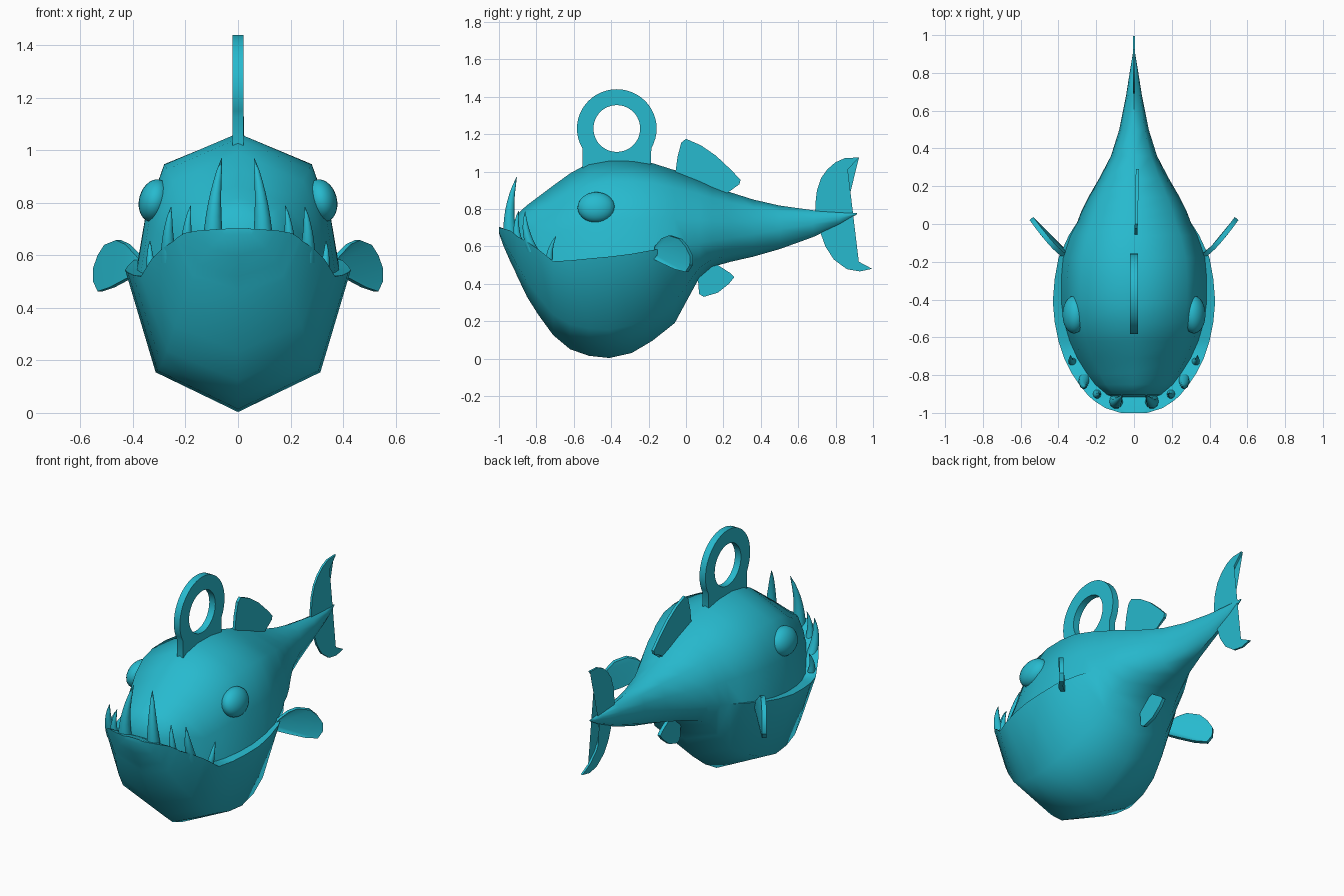
import bpy, bmesh, math
from mathutils import Vector, Matrix

if "Cube" in bpy.data.objects:
    bpy.data.objects.remove(bpy.data.objects["Cube"])

teal = bpy.data.materials.new("teal")
teal.diffuse_color = (0.02, 0.49, 0.62, 1)
teal.use_nodes = True
teal.node_tree.nodes["Principled BSDF"].inputs["Base Color"].default_value = teal.diffuse_color


def finish(name, bm, angle=40):
    bmesh.ops.remove_doubles(bm, verts=bm.verts, dist=0.0008)
    bmesh.ops.recalc_face_normals(bm, faces=bm.faces)
    me = bpy.data.meshes.new(name)
    bm.to_mesh(me)
    bm.free()
    me.materials.append(teal)
    ob = bpy.data.objects.new(name, me)
    bpy.context.collection.objects.link(ob)
    bpy.ops.object.select_all(action='DESELECT')
    ob.select_set(True)
    bpy.context.view_layer.objects.active = ob
    bpy.ops.object.shade_smooth_by_angle(angle=math.radians(angle))
    return ob


def loft(bm, rings):
    """Skin closed rings of equal length and cap both ends."""
    vs = [[bm.verts.new(p) for p in r] for r in rings]
    n = len(vs[0])
    for a, b in zip(vs, vs[1:]):
        for i in range(n):
            j = (i + 1) % n
            bm.faces.new((a[i], a[j], b[j], b[i]))
    bm.faces.new(vs[0])
    bm.faces.new(vs[-1][::-1])


def plate(name, front, offset):
    """Thin fin: outline points shifted both ways by an offset vector."""
    bm = bmesh.new()
    o = Vector(offset)
    loft(bm, [[Vector(p) - o for p in front], [Vector(p) + o for p in front]])
    caps = [f for f in bm.faces if len(f.verts) > 4]
    bmesh.ops.triangulate(bm, faces=caps)
    return finish(name, bm, 35)


# Body: y, top z, head half width, lip z, jaw half width, bottom z
stations = [
    (-1.00, .705, .05, .70, .07, .67),
    (-0.975, .695, .09, .695, .15, .60),
    (-0.94, .685, .10, .685, .205, .52),
    (-0.915, .675, .11, .665, .235, .47),
    (-0.905, .77, .14, .655, .245, .445),
    (-0.85, .82, .205, .625, .29, .33),
    (-0.79, .865, .25, .585, .33, .235),
    (-0.71, .925, .30, .52, .37, .125),
    (-0.62, .99, .34, .525, .40, .05),
    (-0.52, 1.045, .37, .535, .42, .015),
    (-0.41, 1.065, .385, .545, .43, .003),
    (-0.29, 1.063, .385, .56, .42, .03),
    (-0.18, 1.045, .375, .58, .40, .095),
    (-0.06, 1.007, .335, .60, .345, .19),
    (0.01, .98, .30, .61, .30, .32),
    (0.07, .957, .278, .62, .278, .43),
    (0.14, .925, .243, .63, .243, .49),
    (0.24, .888, .185, .645, .185, .518),
    (0.36, .85, .122, .665, .122, .545),
    (0.50, .818, .078, .69, .078, .585),
    (0.68, .793, .042, .72, .042, .65),
    (0.82, .784, .02, .75, .02, .715),
    (0.915, .778, .004, .775, .004, .772),
]
rings = []
for y, zt, wh, zl, wj, zb in stations:
    half = [(.73 * wh, zl + .77 * (zt - zl)), (.92 * wh, zl + .36 * (zt - zl)), (wh, zl),
            (wj, zl), (.73 * wj, zb + .28 * (zl - zb))]
    rings.append([(0, y, zt)] + [(x, y, z) for x, z in half] + [(0, y, zb)]
                 + [(-x, y, z) for x, z in reversed(half)])
bm = bmesh.new()
loft(bm, rings)
finish("body", bm, 55)

# Hanging ring whose lower edge is stretched down into the back
cy, cz, n = -.37, 1.23, 48
bm = bmesh.new()
loops = []
for x, inner in ((-.02, 0), (.02, 0), (.02, 1), (-.02, 1)):
    loop = []
    for i in range(n):
        c, s = math.cos(math.tau * i / n), math.sin(math.tau * i / n)
        if inner:
            p = (x, cy + .125 * c, cz + .125 * s)
        elif s < -.6:
            p = (x, cy + .23 * c, 1.01)
        else:
            p = (x, cy + .213 * c, cz + .21 * s)
        loop.append(bm.verts.new(p))
    loops.append(loop)
for k in range(4):
    a, b = loops[k], loops[(k + 1) % 4]
    for i in range(n):
        j = (i + 1) % n
        bm.faces.new((a[i], a[j], b[j], b[i]))
finish("hanging_ring", bm)

# Dorsal, ventral and tail fins as (y, z) outlines
dorsal = [(-.06, .97), (-.045, 1.08), (-.025, 1.155), (0, 1.175), (.08, 1.14), (.16, 1.085),
          (.24, 1.01), (.292, .955), (.285, .932), (.22, .90), (.2, .87), (.08, .90)]
plate("dorsal_fin", [(.012 + .02 * y, y, z) for y, z in dorsal], (.008, 0, 0))
ventral = [(.04, .46), (.065, .41), (.07, .345), (.095, .33), (.17, .352), (.23, .40),
           (.258, .435), (.24, .455), (.17, .5), (.15, .54), (.06, .52)]
plate("ventral_fin", [(0, y, z) for y, z in ventral], (.01, 0, 0))
tail = [(.69, .76), (.692, .83), (.70, .90), (.722, .965), (.756, 1.012), (.80, 1.05), (.85, 1.072),
        (.925, 1.075), (.865, 1.01), (.82, .95), (.80, .895), (.805, .84), (.83, .78), (.835, .74),
        (.82, .69), (.83, .63), (.865, .57), (.92, .52), (.995, .48), (.93, .466), (.86, .478),
        (.79, .53), (.745, .60), (.72, .67)]
plate("tail_fin", [(0, y, z) for y, z in tail], (.006, 0, 0))

# Pectoral fins swept outwards and back, given as (x, z) outline
pectoral = [(.35, .56), (.38, .60), (.42, .642), (.455, .658), (.50, .64), (.525, .60), (.543, .55),
            (.542, .50), (.525, .463), (.48, .478), (.42, .51), (.37, .53)]

# Teeth: base, tip, radius
teeth = [((.095, -.94, .66), (.062, -.905, .97), .037),
         ((.195, -.895, .62), (.18, -.895, .79), .024),
         ((.262, -.815, .57), (.255, -.86, .785), .032),
         ((.325, -.73, .53), (.335, -.695, .655), .02)]

for sx, side in ((1, "right"), (-1, "left")):
    pts = [(sx * x, -.165 + .19 * max(0, (x - .37) / .17) ** 1.25, z) for x, z in pectoral]
    plate("pectoral_fin_" + side, pts, (sx * .010, -.008, 0))

    # Bulging eye
    bm = bmesh.new()
    mat = (Matrix.Translation((sx * .317, -.48, .808)) @ Matrix.Rotation(-sx * .25, 4, 'Y')
           @ Matrix.Diagonal((.06, .10, .083, 1)))
    bmesh.ops.create_uvsphere(bm, u_segments=24, v_segments=14, radius=1, matrix=mat)
    finish("eye_" + side, bm, 60)

    # Curved pointed teeth
    for k, (base, tip, r) in enumerate(teeth):
        b, t = Vector(base), Vector(tip)
        bend = Vector((.4 * r, -.8 * r, 0))
        rr = []
        for i in range(8):
            u = i / 7
            c = b.lerp(t, u) + bend * 4 * u * (1 - u) * .6
            w = r * (1 - u) ** .75 + .0012
            rr.append([(sx * (c.x + w * math.cos(a)), c.y + w * math.sin(a), c.z)
                       for a in (math.tau * j / 10 for j in range(10))])
        bm = bmesh.new()
        loft(bm, rr)
        finish(f"tooth_{k + 1}_{side}", bm, 50)
